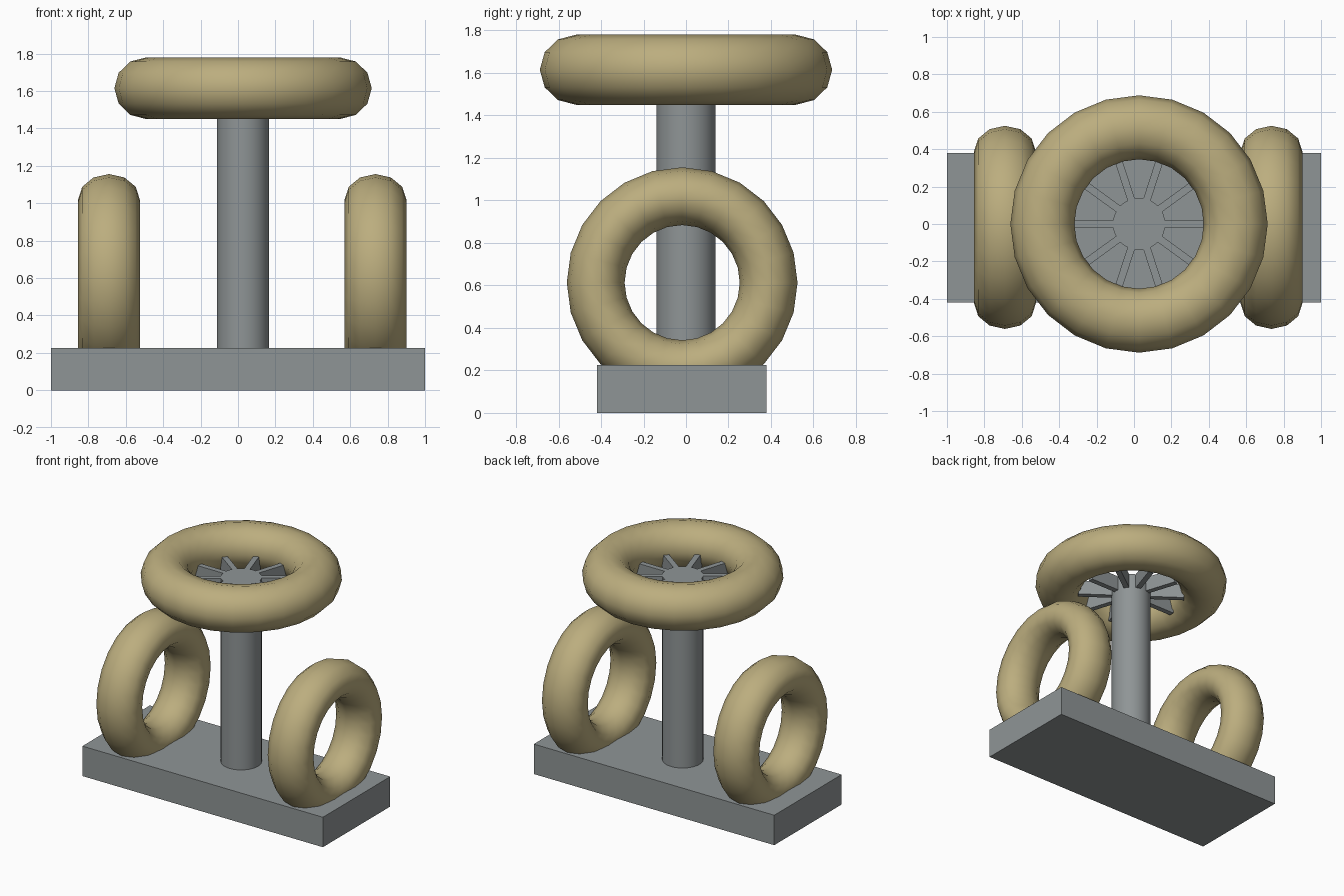
import bpy, bmesh
from math import sin, cos, pi, tau
from mathutils import Matrix, Vector

if "Cube" in bpy.data.objects:
    bpy.data.objects.remove(bpy.data.objects["Cube"])


def material(name, rgb):
    m = bpy.data.materials.new(name)
    m.diffuse_color = (*rgb, 1)
    m.use_nodes = True
    m.node_tree.nodes["Principled BSDF"].inputs["Base Color"].default_value = m.diffuse_color
    return m


GREY = material("grey metal", (0.275, 0.30, 0.305))
TAN = material("tan rope", (0.50, 0.42, 0.21))


def finish(bm, name, mat, smooth=False):
    bmesh.ops.recalc_face_normals(bm, faces=bm.faces)
    me = bpy.data.meshes.new(name)
    bm.to_mesh(me)
    bm.free()
    me.materials.append(mat)
    ob = bpy.data.objects.new(name, me)
    bpy.context.collection.objects.link(ob)
    if smooth:
        bpy.ops.object.select_all(action='DESELECT')
        ob.select_set(True)
        bpy.context.view_layer.objects.active = ob
        bpy.ops.object.shade_smooth_by_angle(angle=0.7)
    return ob


def box(name, centre, size):
    bm = bmesh.new()
    bmesh.ops.create_cube(bm, size=1, matrix=Matrix.Translation(centre) @ Matrix.Diagonal((*size, 1)))
    return finish(bm, name, GREY)


def cylinder(name, x, y, radius, z0, z1):
    bm = bmesh.new()
    bmesh.ops.create_cone(bm, cap_ends=True, segments=32, radius1=radius, radius2=radius,
                          depth=z1 - z0, matrix=Matrix.Translation((x, y, (z0 + z1) / 2)))
    return finish(bm, name, GREY, True)


def ring(name, centre, major, minor, half_width, axis):
    """Torus with an elliptical section; half_width is measured along its axis."""
    n, k = 24, 12
    bm = bmesh.new()
    rows = []
    for i in range(n):
        a = tau * i / n
        row = []
        for j in range(k):
            b = tau * j / k
            r = major + minor * cos(b)
            p = Vector((r * cos(a), r * sin(a), half_width * sin(b)))
            if axis == 'X':
                p = Vector((p.z, p.x, p.y))
            row.append(bm.verts.new(p + Vector(centre)))
        rows.append(row)
    for i in range(n):
        for j in range(k):
            s, t = rows[i], rows[(i + 1) % n]
            bm.faces.new((s[j], t[j], t[(j + 1) % k], s[(j + 1) % k]))
    return finish(bm, name, TAN, True)


# base slab and post
CX = 0.027
box("base", (0, -0.02, 0.1125), (2, 0.80, 0.225))
cylinder("post", CX, 0, 0.14, 0.2, 1.5)

# spoked hub inside the top ring
Z0, Z1 = 1.50, 1.61
cylinder("hub", CX, 0, 0.14, Z0, Z1)
bm = bmesh.new()
for i in range(10):
    m = (Matrix.Translation((CX, 0, (Z0 + Z1) / 2)) @ Matrix.Rotation(tau * i / 10, 4, 'Z')
         @ Matrix.Translation((0.25, 0, 0)) @ Matrix.Diagonal((0.26, 0.04, Z1 - Z0, 1)))
    bmesh.ops.create_cube(bm, size=1, matrix=m)
finish(bm, "spokes", GREY)

# top ring lying flat, side rings standing in the base
ring("top_ring", (CX, 0, 1.615), 0.517, 0.171, 0.165, 'Z')
for side, x in (("left", -0.69), ("right", 0.735)):
    ring(side + "_ring", (x, -0.018, 0.613), 0.407, 0.136, 0.165, 'X')
